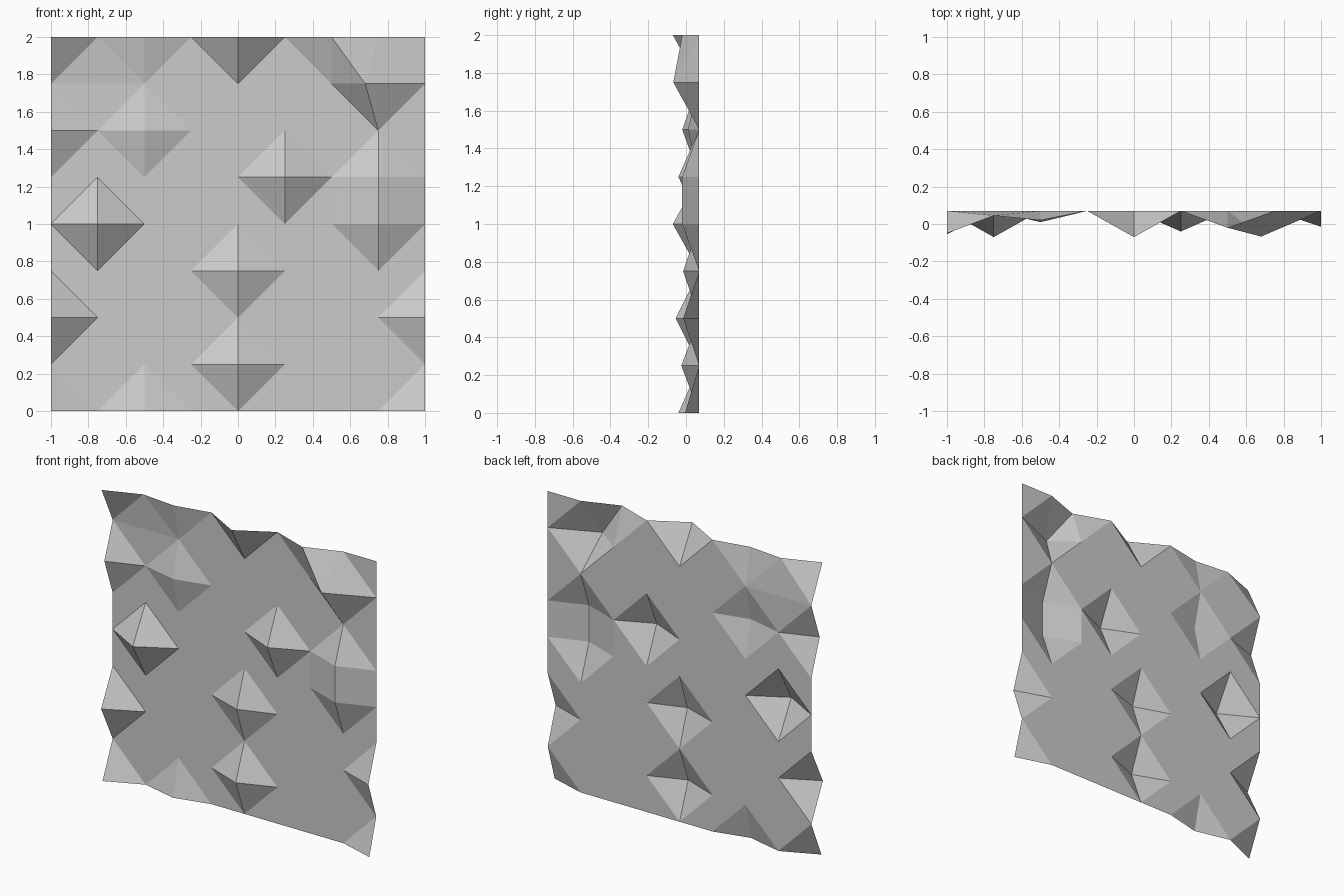
import bpy
import bmesh
from math import pi
from mathutils import Matrix, Vector

if "Cube" in bpy.data.objects:
    bpy.data.objects.remove(bpy.data.objects["Cube"], do_unlink=True)

BACK = 0.07     # y of the flat sheet
STEP = 0.25     # grid spacing

# Pulled-out points of the panel: (x, z) -> distance towards the front
peaks = {
    (-1, 2): 0.12, (-0.75, 2): 0.025, (-0.5, 2): 0.05, (0, 2): 0.14, (0.5, 2): 0.09,
    (0.75, 1.75): 0.137,
    (-1, 1.5): 0.09, (-0.5, 1.5): 0.06,
    (0.25, 1.25): 0.11, (0.75, 1.25): 0.09,
    (-0.75, 1): 0.14, (0.75, 1): 0.09,
    (0, 0.75): 0.085,
    (-1, 0.5): 0.125, (1, 0.5): 0.085,
    (0, 0.25): 0.095,
    (-1, 0): 0.11, (-0.5, 0): 0.06, (1, 0): 0.075,
}

# Upright square grid facing the front
bm = bmesh.new()
bmesh.ops.create_grid(bm, x_segments=8, y_segments=8, size=1)
upright = Matrix.Translation(Vector((0, BACK, 1))) @ Matrix.Rotation(pi / 2, 4, "X")
bmesh.ops.transform(bm, matrix=upright, verts=bm.verts)

# Pull the peaks forward
for v in bm.verts:
    key = (round(v.co.x / STEP) * STEP, round(v.co.z / STEP) * STEP)
    v.co.y -= peaks.get(key, 0)
    if key == (0.75, 1.75):
        v.co.x = 0.68   # the one peak that leans sideways


def height(v):
    return BACK - v.co.y


# Fold each square: ridge between two peaks, otherwise around the peak
for face in list(bm.faces):
    a, b, c, d = face.verts
    ha, hb, hc, hd = map(height, (a, b, c, d))
    if max(ha, hb, hc, hd) < 0.001:
        continue
    if min(ha, hc) > 0.001:
        ridge = True
    elif min(hb, hd) > 0.001:
        ridge = False
    else:
        ridge = ha + hc < hb + hd
    bmesh.utils.face_split(face, *((a, c) if ridge else (b, d)))

mesh = bpy.data.meshes.new("faceted_panel")
bm.to_mesh(mesh)
bm.free()

# Plain grey material
grey = bpy.data.materials.new("light_grey")
grey.use_nodes = True
colour = (0.6, 0.6, 0.6, 1)
grey.diffuse_color = colour
shader = next(n for n in grey.node_tree.nodes if n.type == "BSDF_PRINCIPLED")
shader.inputs["Base Color"].default_value = colour
mesh.materials.append(grey)

panel = bpy.data.objects.new("faceted_panel", mesh)
bpy.context.collection.objects.link(panel)
